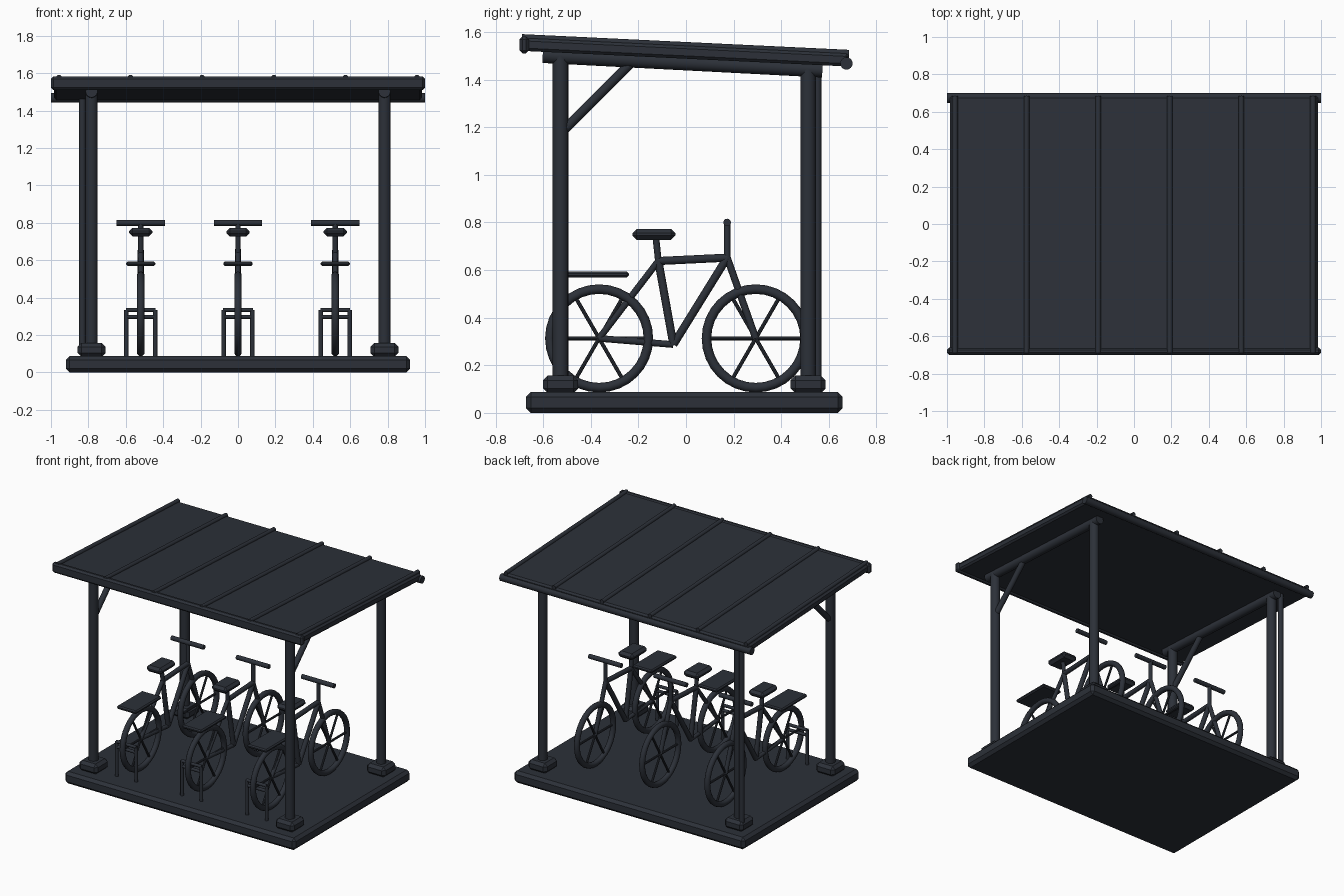
import bpy, bmesh, math
from mathutils import Vector, Matrix

if "Cube" in bpy.data.objects:
    bpy.data.objects.remove(bpy.data.objects["Cube"])

dark = bpy.data.materials.new("dark_metal")
dark.diffuse_color = (0.025, 0.03, 0.04, 1)
dark.use_nodes = True
dark.node_tree.nodes["Principled BSDF"].inputs["Base Color"].default_value = dark.diffuse_color
YC = -0.007          # base centre in y
SLOPE = 0.048        # roof fall toward the back


def finish(name, bm, smooth=False):
    me = bpy.data.meshes.new(name)
    bm.to_mesh(me)
    bm.free()
    me.materials.append(dark)
    ob = bpy.data.objects.new(name, me)
    bpy.context.collection.objects.link(ob)
    if smooth:
        bpy.ops.object.select_all(action='DESELECT')
        ob.select_set(True)
        bpy.context.view_layer.objects.active = ob
        bpy.ops.object.shade_smooth_by_angle(angle=math.radians(40))
    return ob


def add_rod(bm, a, b, r, sides=12):
    a, b = Vector(a), Vector(b)
    d = b - a
    m = Matrix.Translation((a + b) / 2) @ d.to_track_quat('Z', 'Y').to_matrix().to_4x4()
    bmesh.ops.create_cone(bm, cap_ends=True, segments=sides, radius1=r, radius2=r,
                          depth=d.length, matrix=m)


def rods(name, segs, sides=12):
    bm = bmesh.new()
    for a, b, r in segs:
        add_rod(bm, a, b, r, sides)
    return finish(name, bm, True)


def box(name, lo, hi, chamfer, tilt=0.0):
    lo, hi = Vector(lo), Vector(hi)
    bm = bmesh.new()
    bmesh.ops.create_cube(bm, size=1)
    bmesh.ops.scale(bm, vec=hi - lo, verts=bm.verts)
    bmesh.ops.bevel(bm, geom=bm.edges[:], offset=chamfer, segments=1, affect='EDGES')
    bmesh.ops.rotate(bm, matrix=Matrix.Rotation(tilt, 3, 'X'), verts=bm.verts)
    bmesh.ops.translate(bm, vec=(lo + hi) / 2, verts=bm.verts)
    return finish(name, bm)


def torus(bm, centre, R, r, n=32, k=10):
    rings = []
    for i in range(n):
        t = 2 * math.pi * i / n
        ring = []
        for j in range(k):
            p = 2 * math.pi * j / k
            q = R + r * math.cos(p)
            ring.append(bm.verts.new(Vector(centre) + Vector(
                (r * math.sin(p), q * math.cos(t), q * math.sin(t)))))
        rings.append(ring)
    for i in range(n):
        A, B = rings[i], rings[(i + 1) % n]
        for j in range(k):
            bm.faces.new((A[j], A[(j + 1) % k], B[(j + 1) % k], B[j]))
    bmesh.ops.recalc_face_normals(bm, faces=bm.faces)


# base slab
box("base_slab", (-0.92, YC - 0.665, 0), (0.92, YC + 0.665, 0.087), 0.02)

# posts with footings
for sx, side in ((-1, "left"), (1, "right")):
    x = sx * 0.783
    for sy, end, top in ((-1, "front", 1.5), (1, "back", 1.445)):
        y = YC + sy * 0.52
        box(f"{end}_{side}_footing", (x - 0.074, y - 0.074, 0.083),
            (x + 0.074, y + 0.074, 0.157), 0.02)
        rods(f"{end}_{side}_post", [((x, y, 0.12), (x, y, top), 0.033)], 16)
    # sloping beam and diagonal brace
    rods(f"{side}_beam", [((x, -0.602, 1.502), (x, 0.573, 1.441), 0.032)], 16)
    rods(f"{side}_brace", [((x, -0.527, 1.175), (x, -0.225, 1.475), 0.02)])

# roof panel, front fascia, back gutter and downpipe
box("roof_panel", (-0.985, -0.69, 1.488), (0.985, 0.685, 1.542), 0.012, -math.atan(SLOPE))
box("front_fascia", (-1.0, -0.70, 1.51), (1.0, -0.66, 1.582), 0.013)
rods("back_gutter", [((-1.0, 0.674, 1.468), (1.0, 0.674, 1.468), 0.026)], 16)
rods("downpipe", [((-0.832, 0.552, 0.1), (-0.832, 0.552, 1.48), 0.018)])

# roof seams
seams = []
for i in range(6):
    x = -0.957 + i * 0.3828
    seams.append(((x, -0.69, 1.543 + 0.69 * SLOPE), (x, 0.685, 1.543 - 0.685 * SLOPE), 0.015))
rods("roof_seams", seams)

# bicycles and their parking hoops
for n, x in enumerate((-0.52, 0, 0.52), 1):
    P = lambda y, z, dx=0: (x + dx, y, z)
    rear, front = (-0.365, 0.313), (0.293, 0.313)
    crank, seat, head = (-0.053, 0.287), (-0.116, 0.638), (0.173, 0.652)
    for nm, (y, z) in (("rear", rear), ("front", front)):
        bm = bmesh.new()
        torus(bm, P(y, z), 0.207, 0.02)
        for k in range(3):
            a = k * math.pi / 3
            dy, dz = 0.205 * math.cos(a), 0.205 * math.sin(a)
            add_rod(bm, P(y - dy, z - dz), P(y + dy, z + dz), 0.008, 8)
        finish(f"bike_{n}_{nm}_wheel", bm, True)
    tubes = [(rear, crank, 0.014), (rear, seat, 0.014), (crank, seat, 0.017),
             (seat, head, 0.017), (crank, head, 0.017), (head, front, 0.015),
             (seat, (-0.127, 0.74), 0.014), (head, (0.173, 0.80), 0.014)]
    rods(f"bike_{n}_frame", [(P(*a), P(*b), r) for a, b, r in tubes])
    rods(f"bike_{n}_handlebar", [(P(0.173, 0.8, -0.129), P(0.173, 0.8, 0.129), 0.016)])
    box(f"bike_{n}_saddle", P(-0.225, 0.727, -0.062), P(-0.045, 0.773, 0.062), 0.018)
    box(f"bike_{n}_carrier", P(-0.53, 0.569, -0.078), P(-0.24, 0.593, 0.078), 0.008)
    y = YC - 0.52
    hoop = [(P(y, 0.083, s * 0.077), P(y, 0.335, s * 0.077), 0.012) for s in (-1, 1)]
    hoop += [(P(y, z, -0.08), P(y, z, 0.08), 0.011) for z in (0.334, 0.297)]
    rods(f"parking_hoop_{n}", hoop)
